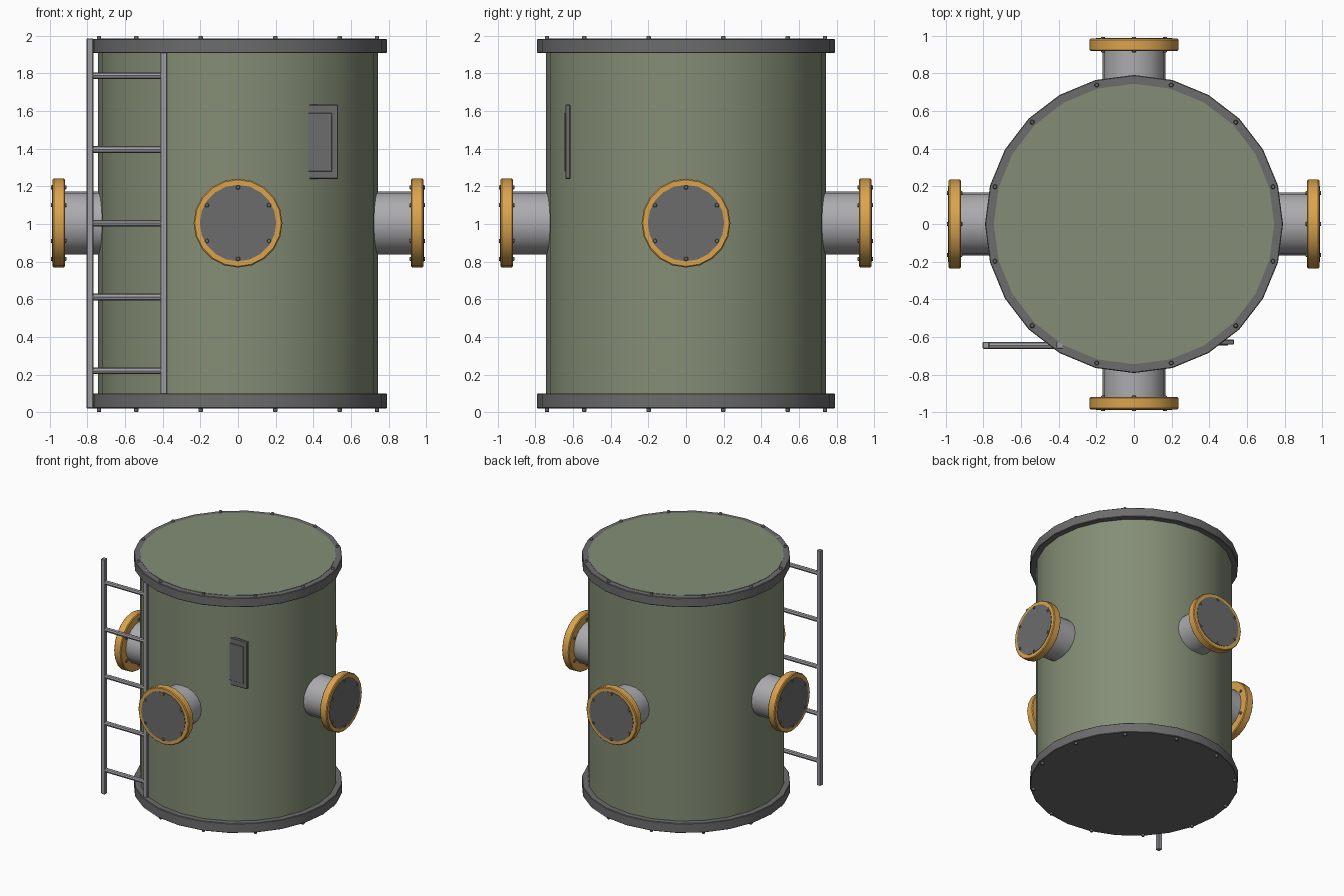
import bpy, math
from mathutils import Matrix, Vector

if "Cube" in bpy.data.objects:
    bpy.data.objects.remove(bpy.data.objects["Cube"], do_unlink=True)


def material(name, rgb):
    m = bpy.data.materials.new(name)
    m.use_nodes = True
    m.diffuse_color = (*rgb, 1)
    m.node_tree.nodes["Principled BSDF"].inputs["Base Color"].default_value = (*rgb, 1)
    return m


GREEN = material("sage green", (0.23, 0.27, 0.18))
DARK = material("dark grey", (0.15, 0.15, 0.153))
PIPE = material("light grey", (0.41, 0.41, 0.425))
STEEL = material("ladder grey", (0.34, 0.34, 0.37))
ORANGE = material("amber", (0.70, 0.37, 0.075))


def finish(name, mat, bevel=0, smooth=True):
    ob = bpy.context.object
    ob.name = name
    ob.data.materials.append(mat)
    bpy.ops.object.transform_apply(location=False, rotation=True, scale=True)
    if bevel:
        mod = ob.modifiers.new("edge", "BEVEL")
        mod.width, mod.segments, mod.limit_method = bevel, 1, "ANGLE"
    if smooth:
        bpy.ops.object.shade_smooth_by_angle(angle=math.radians(35))
    return ob


def rod(name, mat, a, b, r, sides, bevel=0):
    """Cylinder between two points."""
    a, b = Vector(a), Vector(b)
    d = b - a
    bpy.ops.mesh.primitive_cylinder_add(
        vertices=sides, radius=r, depth=d.length, location=(a + b) / 2,
        rotation=d.to_track_quat("Z", "Y").to_euler())
    return finish(name, mat, bevel)


def box(name, mat, lo, hi, bevel=0):
    lo, hi = Vector(lo), Vector(hi)
    bpy.ops.mesh.primitive_cube_add(size=1, location=(lo + hi) / 2)
    bpy.context.object.scale = hi - lo
    return finish(name, mat, bevel, smooth=False)


# Tank body and end rims
rod("tank_body", GREEN, (0, 0, 0.03), (0, 0, 1.987), 0.745, 24)
rod("bottom_rim", DARK, (0, 0, 0.02), (0, 0, 0.1), 0.792, 24, 0.004)
rod("top_rim", DARK, (0, 0, 1.908), (0, 0, 1.984), 0.792, 24, 0.004)

# Rim bolts
for i in range(12):
    a = math.radians(15 + 30 * i)
    x, y = 0.765 * math.cos(a), 0.765 * math.sin(a)
    rod("top_rim_bolt", DARK, (x, y, 1.97), (x, y, 2), 0.013, 8, 0.004)
    rod("bottom_rim_bolt", DARK, (x, y, 0), (x, y, 0.03), 0.013, 8, 0.004)

# Four capped side nozzles
Z = 1.005
for i, side in enumerate(("left", "back", "right", "front")):
    turn = Matrix.Rotation(i * math.pi / 2, 3, "Z")

    def at(r, u=0, v=0):
        return turn @ Vector((r, u, Z + v))

    rod(side + "_pipe", PIPE, at(0.65), at(0.93), 0.167, 20)
    rod(side + "_flange", ORANGE, at(0.92), at(0.985), 0.236, 20, 0.006)
    rod(side + "_cover", DARK, at(0.95), at(0.988), 0.203, 20)
    for k in range(6):
        a = math.radians(30 + 60 * k)
        u, v = 0.19 * math.cos(a), 0.19 * math.sin(a)
        rod(side + "_flange_bolt", DARK, at(0.912, u, v), at(0.995, u, v), 0.012, 8, 0.003)

# Ladder
for side, x in (("outer", -0.787), ("inner", -0.395)):
    box(side + "_ladder_rail", STEEL, (x - 0.018, -0.663, 0.02),
        (x + 0.018, -0.627, 1.986), 0.004)
for i in range(5):
    z = 0.22 + 0.392 * i
    rod("ladder_rung", STEEL, (-0.79, -0.645, z), (-0.392, -0.645, z), 0.018, 8)

# Control box with door and hinges
box("control_box", DARK, (0.33, -0.641, 1.24), (0.532, -0.614, 1.635), 0.004)
box("control_box_door", DARK, (0.37, -0.645, 1.28), (0.5, -0.635, 1.59), 0.002)
